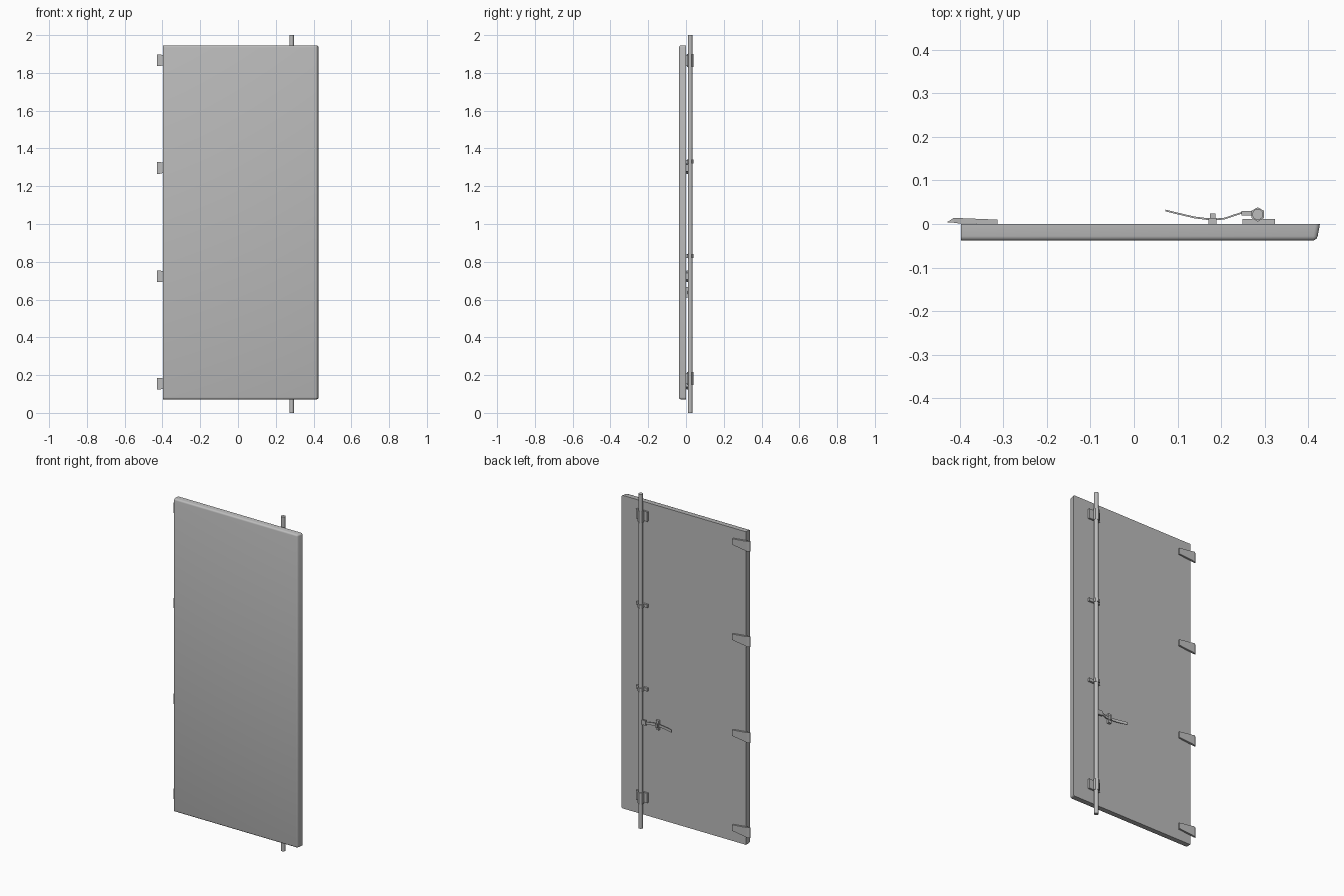
import bpy, bmesh, math
from mathutils import Matrix

if "Cube" in bpy.data.objects:
    bpy.data.objects.remove(bpy.data.objects["Cube"])

# one plain grey for the whole door
grey = bpy.data.materials.new("container_grey")
grey.diffuse_color = (0.5, 0.5, 0.5, 1)
grey.use_nodes = True
grey.node_tree.nodes["Principled BSDF"].inputs["Base Color"].default_value = grey.diffuse_color


def finish(name, bm, angle=None):
    bmesh.ops.recalc_face_normals(bm, faces=bm.faces)
    me = bpy.data.meshes.new(name)
    bm.to_mesh(me)
    bm.free()
    ob = bpy.data.objects.new(name, me)
    bpy.context.collection.objects.link(ob)
    me.materials.append(grey)
    if angle:
        bpy.ops.object.select_all(action='DESELECT')
        ob.select_set(True)
        bpy.context.view_layer.objects.active = ob
        bpy.ops.object.shade_smooth_by_angle(angle=math.radians(angle))
    return ob


def prism(name, pts, z0, z1):
    """Extrude an xy outline from z0 to z1."""
    bm = bmesh.new()
    lo = [bm.verts.new((x, y, z0)) for x, y in pts]
    hi = [bm.verts.new((x, y, z1)) for x, y in pts]
    bm.faces.new(lo)
    bm.faces.new(hi)
    n = len(pts)
    for i in range(n):
        j = (i + 1) % n
        bm.faces.new((lo[i], lo[j], hi[j], hi[i]))
    return finish(name, bm)


def box(name, x0, x1, y0, y1, z0, z1):
    return prism(name, [(x0, y0), (x1, y0), (x1, y1), (x0, y1)], z0, z1)


def cylinder(name, x, y, z0, z1, r, sides, angle=None):
    bm = bmesh.new()
    bmesh.ops.create_cone(bm, cap_ends=True, segments=sides, radius1=r, radius2=r,
                          depth=z1 - z0, matrix=Matrix.Translation((x, y, (z0 + z1) / 2)))
    return finish(name, bm, angle)


# door panel: leaning right edge, rounded front edges except on the hinge side
bm = bmesh.new()
bmesh.ops.create_cube(bm, size=1)
for v in bm.verts:
    front = v.co.y < 0
    right = v.co.x > 0
    v.co.x = (0.420 if front else 0.427) if right else -0.397
    v.co.z = 0.072 if v.co.z < 0 else 1.945
    v.co.y = -0.038 if front else 0.0
edges = [e for e in bm.edges if all(v.co.y < -0.02 for v in e.verts)
         and not all(v.co.x < 0 for v in e.verts)]
edges += [e for e in bm.edges if all(v.co.x > 0 for v in e.verts)
          and abs(e.verts[0].co.y - e.verts[1].co.y) > 0.01]
bmesh.ops.bevel(bm, geom=edges, offset=0.010, segments=3, profile=0.5, affect='EDGES')
finish("door_panel", bm, 40)

# locking rod
RX, RY = 0.284, 0.022
cylinder("locking_rod", RX, RY, 0.0, 2.0, 0.0125, 12, 40)

# rod guides: tall ones near the ends, slim ones in the middle
for i, (z, h) in enumerate([(1.865, 0.034), (0.182, 0.034), (1.33, 0.011), (0.83, 0.011)]):
    box(f"guide_plate_{i}", 0.249, 0.324, 0, 0.011, z - h * 0.85, z + h * 0.85)
    cylinder(f"guide_collar_{i}", RX, RY, z - h, z + h, 0.0165, 6)

# hinges: tapered leaves, wide at the outer knuckle
for i, z in enumerate([1.867, 1.297, 0.723, 0.155]):
    bm = bmesh.new()
    rings = []
    for x, lo, hi, h in [(-0.428, 0.003, 0.005, 0.031), (-0.414, 0.003, 0.014, 0.031),
                         (-0.400, 0.001, 0.0135, 0.028), (-0.313, 0.0, 0.010, 0.018)]:
        rings.append([bm.verts.new((x, y, z + s * h))
                      for y, s in ((lo, -1), (hi, -1), (hi, 1), (lo, 1))])
    for a, b in zip(rings, rings[1:]):
        for k in range(4):
            m = (k + 1) % 4
            bm.faces.new((a[k], a[m], b[m], b[k]))
    bm.faces.new(rings[0])
    bm.faces.new(rings[-1])
    finish(f"hinge_{i}", bm)

# curved lever handle, its hub on the rod and its catch
LZ = 0.638
path = [(0.072, 0.031), (0.105, 0.023), (0.139, 0.015), (0.180, 0.010),
        (0.208, 0.0125), (0.230, 0.020), (0.252, 0.027)]
outline = [(x, y + 0.002) for x, y in path] + [(x, y - 0.002) for x, y in reversed(path)]
prism("lever_handle", outline, LZ - 0.008, LZ + 0.008)
box("lever_hub", 0.247, 0.284, 0.019, 0.030, LZ - 0.014, LZ + 0.014)
box("lever_catch_base", 0.171, 0.190, 0, 0.014, LZ - 0.028, LZ + 0.028)
box("lever_catch", 0.174, 0.187, 0.002, 0.024, LZ - 0.012, LZ + 0.012)
